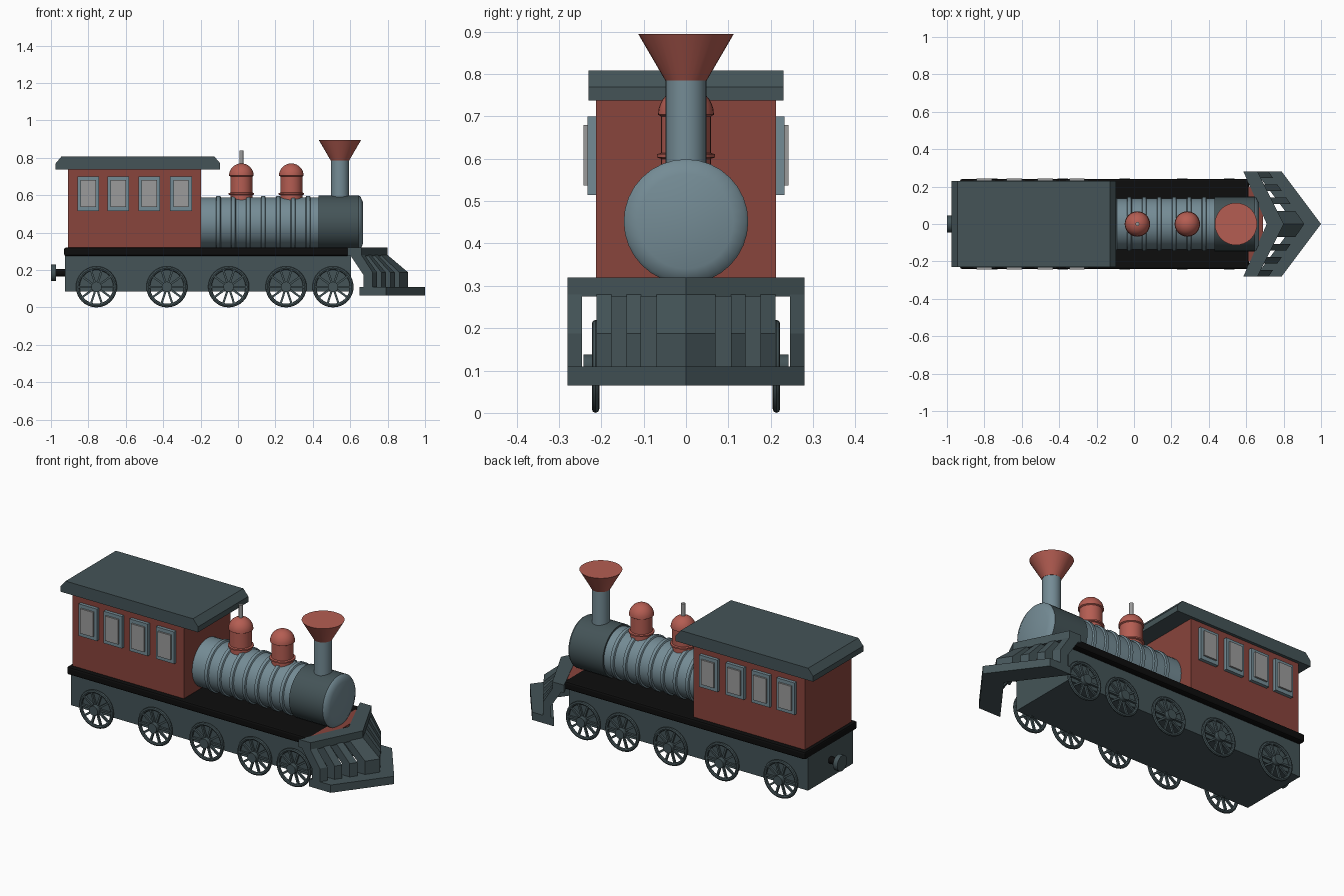
import bpy, bmesh, math
from mathutils import Matrix, Vector

if "Cube" in bpy.data.objects:
    bpy.data.objects.remove(bpy.data.objects["Cube"])


def material(name, rgb):
    m = bpy.data.materials.new(name)
    m.diffuse_color = (*rgb, 1)
    m.use_nodes = True
    m.node_tree.nodes["Principled BSDF"].inputs["Base Color"].default_value = m.diffuse_color
    return m


SLATE = material("dark slate", (0.058, 0.088, 0.096))
BLUE = material("steel blue", (0.175, 0.26, 0.30))
CAB_RED = material("cab red", (0.25, 0.058, 0.045))
RED = material("bright red", (0.46, 0.11, 0.085))
BLACK = material("black", (0.004, 0.004, 0.004))
GREY = material("pane grey", (0.33, 0.33, 0.33))


def finish(name, bm, mat, smooth=False):
    bmesh.ops.recalc_face_normals(bm, faces=bm.faces)
    me = bpy.data.meshes.new(name)
    bm.to_mesh(me)
    bm.free()
    me.materials.append(mat)
    ob = bpy.data.objects.new(name, me)
    bpy.context.collection.objects.link(ob)
    if smooth:
        bpy.ops.object.select_all(action='DESELECT')
        ob.select_set(True)
        bpy.context.view_layer.objects.active = ob
        bpy.ops.object.shade_smooth_by_angle(angle=math.radians(35))
    return ob


def add_box(bm, x0, x1, y0, y1, z0, z1):
    mat = Matrix.Translation(((x0 + x1) / 2, (y0 + y1) / 2, (z0 + z1) / 2)) \
        @ Matrix.Diagonal((x1 - x0, y1 - y0, z1 - z0, 1))
    bmesh.ops.create_cube(bm, size=1, matrix=mat)


def box(name, mat, *dims, bevel=0):
    bm = bmesh.new()
    add_box(bm, *dims)
    if bevel:
        bmesh.ops.bevel(bm, geom=bm.edges[:], offset=bevel, segments=2,
                        profile=0.5, affect='EDGES')
    return finish(name, bm, mat)


def prism(bm, points, offset):
    """Extrude a closed outline by an offset vector."""
    f = bm.faces.new([bm.verts.new(p) for p in points])
    new = bmesh.ops.extrude_face_region(bm, geom=[f])["geom"]
    bmesh.ops.translate(bm, vec=offset, verts=[v for v in new if isinstance(v, bmesh.types.BMVert)])


def lathe(name, mat, profile, centre, axis, sides=32):
    """Spin (radius, distance) pairs round a line through centre."""
    bm = bmesh.new()
    rot = Vector((0, 0, 1)).rotation_difference(Vector(axis)).to_matrix()
    rings = []
    for r, h in profile:
        n = 1 if r == 0 else sides
        rings.append([bm.verts.new(Vector(centre) + rot @ Vector((
            r * math.cos(math.tau * i / sides), r * math.sin(math.tau * i / sides), h)))
            for i in range(n)])
    for a, b in zip(rings, rings[1:]):
        for i in range(sides):
            j = (i + 1) % sides
            quad = [a[i % len(a)], a[j % len(a)], b[j % len(b)], b[i % len(b)]]
            bm.faces.new(list(dict.fromkeys(quad)))
    for ring in (rings[0], rings[-1]):
        if len(ring) > 1:
            bm.faces.new(ring)
    return finish(name, bm, mat, True)


X, Z = (1, 0, 0), (0, 0, 1)

# Chassis, running board and front deck
box("chassis", SLATE, -0.925, 0.605, -0.205, 0.205, 0.085, 0.28)
box("running_board", BLACK, -0.93, 0.615, -0.24, 0.24, 0.275, 0.32, bevel=0.01)
box("front_deck", CAB_RED, 0.60, 0.69, -0.20, 0.20, 0.295, 0.317)

# Cab and roof with sloped ends
box("cab", CAB_RED, -0.91, -0.198, -0.213, 0.213, 0.315, 0.745)
bm = bmesh.new()
outline = [(-0.975, 0.738), (-0.975, 0.77), (-0.943, 0.808),
           (-0.127, 0.808), (-0.095, 0.77), (-0.095, 0.738)]
prism(bm, [(x, -0.23, z) for x, z in outline], (0, 0.46, 0))
finish("roof", bm, SLATE)

# Cab windows: frame and pane on each side
for i, x in enumerate((-0.80, -0.64, -0.474, -0.305)):
    for s in (-1, 1):
        y = sorted((s * 0.21, s * 0.232))
        box(f"window_frame_{i}_{s}", BLUE, x - 0.058, x + 0.058, *y, 0.515, 0.70)
        y = sorted((s * 0.23, s * 0.242))
        box(f"window_pane_{i}_{s}", GREY, x - 0.041, x + 0.041, *y, 0.537, 0.68)

# Boiler with raised bands, smokebox and front cap
rings = [(0.137, -0.20)]
for i in range(7):
    c = -0.105 + 0.08 * i
    rings += [(0.137, c - 0.013), (0.145, c - 0.009), (0.145, c + 0.009), (0.137, c + 0.013)]
rings += [(0.137, 0.44)]
lathe("boiler", BLUE, rings, (0, 0, 0.452), X)
lathe("smokebox", SLATE, [(0.147, 0.43), (0.147, 0.645)], (0, 0, 0.452), X)
lathe("smokebox_cap", BLUE, [(0.147, 0.645), (0.14, 0.655), (0.112, 0.668)], (0, 0, 0.452), X)

# Domes, whistle and chimney
for name, x in (("rear_dome", 0.018), ("front_dome", 0.285)):
    profile = [(0.059, 0.56), (0.059, 0.60), (0.068, 0.603), (0.068, 0.611), (0.059, 0.614),
               (0.059, 0.70)]
    profile += [(0.066 * math.cos(a), 0.704 + 0.066 * math.sin(a))
                for a in (math.pi / 2 * k / 8 for k in range(8))] + [(0, 0.77)]
    lathe(name, RED, profile, (x, 0, 0), Z)
lathe("whistle", GREY, [(0.011, 0.76), (0.011, 0.84)], (0.018, 0, 0), Z, 12)
lathe("chimney", BLUE, [(0.048, 0.57), (0.048, 0.79)], (0.545, 0, 0), Z)
lathe("chimney_cone", RED, [(0.049, 0.785), (0.113, 0.895)], (0.545, 0, 0), Z)

# Spoked wheels: torus-like rim, spokes and hub
for i, x in enumerate((-0.757, -0.38, -0.05, 0.257, 0.508)):
    for s in (-1, 1):
        c = (x, s * 0.2135, 0.11)
        rim = [(0.1 + 0.010 * math.cos(math.tau * k / 8), 0.009 * math.sin(math.tau * k / 8))
               for k in range(9)]
        bm = bmesh.new()
        n = 32
        grid = [[bm.verts.new((c[0] + r * math.cos(math.tau * j / n), c[1] + h,
                               c[2] + r * math.sin(math.tau * j / n))) for r, h in rim[:8]]
                for j in range(n)]
        for j in range(n):
            a, b = grid[j], grid[(j + 1) % n]
            for k in range(8):
                m = (k + 1) % 8
                bm.faces.new((a[k], a[m], b[m], b[k]))
        for k in range(10):
            turn = Matrix.Translation(c) @ Matrix.Rotation(math.tau * k / 10, 4, 'Y')
            bmesh.ops.create_cube(bm, size=1, matrix=turn @ Matrix.Translation((0.057, 0, 0))
                                  @ Matrix.Diagonal((0.08, 0.012, 0.011, 1)))
        finish(f"wheel_{i}_{s}", bm, SLATE, True)
        lathe(f"wheel_hub_{i}_{s}", SLATE, [(0.028, -0.02), (0.028, 0.029)], c, (0, s, 0), 16)

# Rear coupling
lathe("coupling_rod", BLACK, [(0.02, -0.98), (0.02, -0.92)], (0, 0, 0.185), X, 16)
lathe("coupling_disc", SLATE, [(0.045, -1.0), (0.045, -0.973)], (0, 0, 0.185), X, 24)


# Cowcatcher: two pointed beams joined by bent slats
def chevron(name, inner_end, inner_tip, outer_end, outer_tip, z0, z1):
    bm = bmesh.new()
    prism(bm, [(inner_end, -0.28, z0), (outer_end, -0.28, z0), (outer_tip, 0, z0),
               (outer_end, 0.28, z0), (inner_end, 0.28, z0), (inner_tip, 0, z0)], (0, 0, z1 - z0))
    finish(name, bm, SLATE)


chevron("cowcatcher_top_beam", 0.585, 0.71, 0.66, 0.80, 0.275, 0.32)
chevron("cowcatcher_bottom_beam", 0.65, 0.86, 0.79, 1.0, 0.065, 0.11)


def slat_section(y):
    t = abs(y) / 0.28
    top, low = 0.80 - 0.14 * t, 0.91 - 0.19 * t
    return [(top, y, 0.28), (low, y, 0.187), (low, y, 0.105),
            (low - 0.05, y, 0.105), (low - 0.05, y, 0.175), (top - 0.06, y, 0.28)]


bm = bmesh.new()
for s in (-1, 1):
    for y0, y1 in ((0, 0.07), (0.106, 0.141), (0.176, 0.211), (0.245, 0.28)):
        a, b = ([bm.verts.new(p) for p in slat_section(s * y)] for y in (y0, y1))
        for k in range(6):
            m = (k + 1) % 6
            bm.faces.new((a[k], a[m], b[m], b[k]))
        bm.faces.new(b)
        if y0 > 0:
            bm.faces.new(a)
bmesh.ops.remove_doubles(bm, verts=bm.verts, dist=0.0001)
finish("cowcatcher_slats", bm, SLATE)
